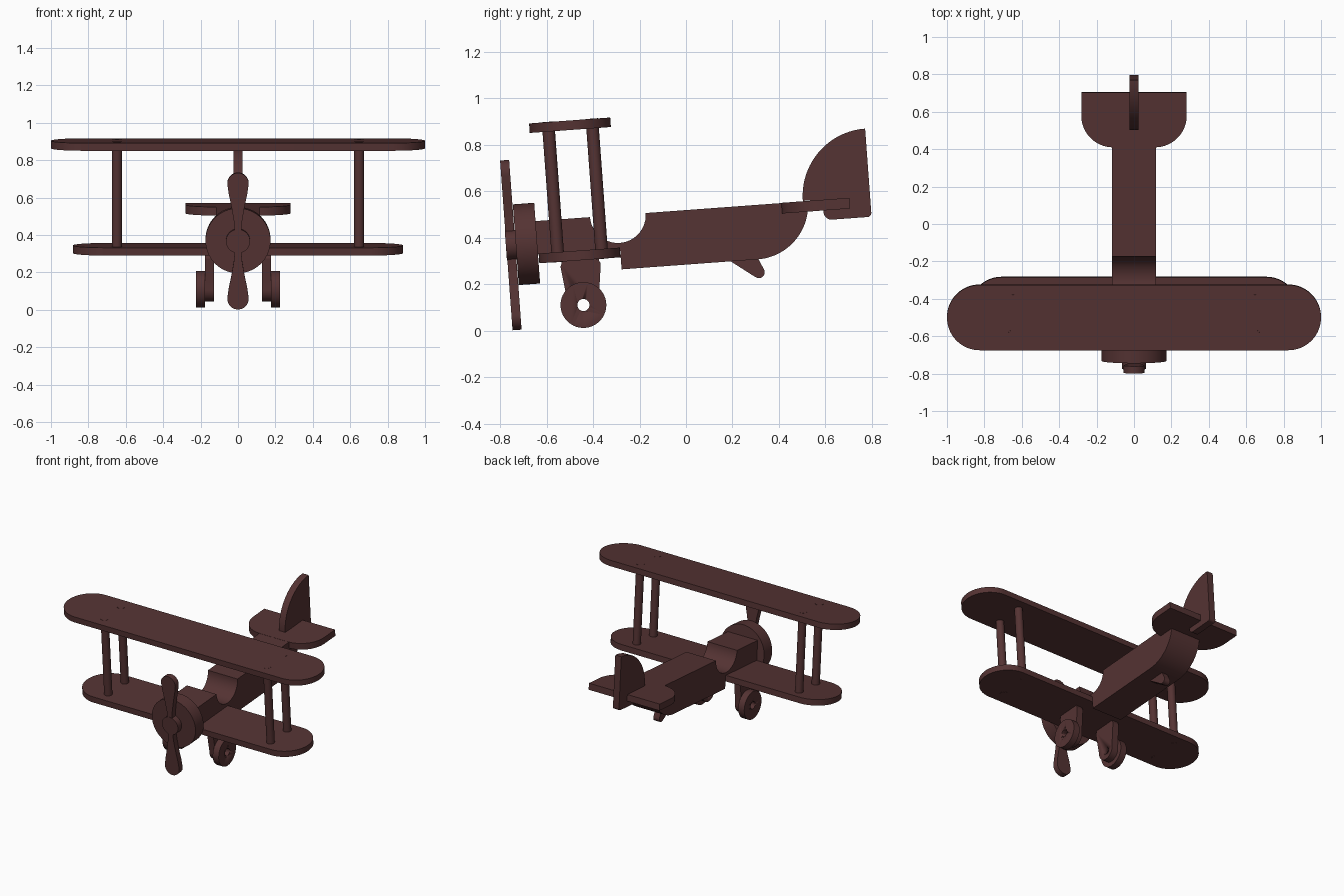
import bpy, bmesh
from math import sin, cos, radians
from mathutils import Matrix

if "Cube" in bpy.data.objects:
    bpy.data.objects.remove(bpy.data.objects["Cube"])

TILT = Matrix.Rotation(radians(4.2), 4, 'X')   # whole plane rests nose-down

wood = bpy.data.materials.new("dark_wood")
wood.diffuse_color = (0.09, 0.033, 0.033, 1)
wood.use_nodes = True
wood.node_tree.nodes["Principled BSDF"].inputs["Base Color"].default_value = wood.diffuse_color


def arc(cu, cv, r, a0, a1, n=16):
    return [(cu + r * cos(radians(a0 + (a1 - a0) * i / n)),
             cv + r * sin(radians(a0 + (a1 - a0) * i / n))) for i in range(n + 1)]


def circle(cu, cv, r, n=48):
    return arc(cu, cv, r, 0, 360, n)[:-1]


def plate(name, outline, axis, lo, hi):
    """Extrude a 2D outline along an axis from lo to hi."""
    place = {'x': lambda u, v, d: (d, u, v),
             'y': lambda u, v, d: (u, d, v),
             'z': lambda u, v, d: (u, v, d)}[axis]
    bm = bmesh.new()
    face = bm.faces.new([bm.verts.new(place(u, v, lo)) for u, v in outline])
    ext = bmesh.ops.extrude_face_region(bm, geom=[face], use_keep_orig=True)
    tops = [g for g in ext['geom'] if isinstance(g, bmesh.types.BMVert)]
    offset = [hi - lo if a == axis else 0 for a in 'xyz']
    bmesh.ops.translate(bm, verts=tops, vec=offset)
    bmesh.ops.recalc_face_normals(bm, faces=bm.faces)
    bm.transform(TILT)
    mesh = bpy.data.meshes.new(name)
    bm.to_mesh(mesh)
    bm.free()
    mesh.materials.append(wood)
    ob = bpy.data.objects.new(name, mesh)
    bpy.context.collection.objects.link(ob)
    bpy.ops.object.select_all(action='DESELECT')
    bpy.context.view_layer.objects.active = ob
    ob.select_set(True)
    bpy.ops.object.shade_smooth_by_angle(angle=radians(30))
    return ob


# Fuselage with round cockpit cut-out, wing step and curved tail
plate("fuselage",
      [(-.612, .376), (-.612, .517)] + arc(-.256, .517, .12, 180, 360, 24)
      + arc(.33, .517, .234, 0, -90, 24) + [(-.257, .283), (-.257, .376)],
      'x', -.118, .118)

# Wings with fully rounded ends
for name, half, z0, z1 in (("lower_wing", .882, .335, .377),
                           ("upper_wing", 1.0, .897, .938)):
    r, yc = .175, -.433
    plate(name, arc(half - r, yc, r, -90, 90, 32) + arc(r - half, yc, r, 90, 270, 32),
          'z', z0, z1)

# Wing struts, passing through both wings
for side in (-1, 1):
    for pos, y in (("front", -.526), ("rear", -.337)):
        plate(f"{pos}_strut", circle(side * .647, y, .027, 32), 'z', .334, .939)

# Round engine block and propeller
plate("engine", circle(0, .422, .174, 64), 'y', -.703, -.611)
blade = [(.018, .04), (.021, .10), (.029, .15), (.038, .20), (.049, .25)] \
    + arc(0, .309, .057, -12, 192, 24) \
    + [(-.049, .25), (-.038, .20), (-.029, .15), (-.021, .10), (-.018, .04)]
for s, name in ((1, "upper_blade"), (-1, "lower_blade")):
    plate(name, [(s * x, .422 + s * z) for x, z in blade], 'y', -.744, -.705)
plate("propeller_hub", circle(0, .422, .064, 40), 'y', -.746, -.702)

# Tailplane with rounded front corners
plate("tailplane",
      [(-.282, .742), (.282, .742)][::-1] + arc(-.112, .619, .17, 180, 270)
      + arc(.112, .619, .17, 270, 360), 'z', .472, .518)

# Tail fin: quarter disc with a lower tab behind the tailplane
plate("tail_fin",
      arc(.832, .52, .29, 90, 180, 32) + [(.627, .516)]
      + arc(.662, .465, .035, 180, 270, 8) + arc(.815, .447, .017, 270, 360, 6),
      'x', -.024, .024)

# Tail skid
plate("tail_skid",
      [(.20, .295), (.212, .284), (.314, .208)]
      + arc(.331, .227, .025, -125, 20, 10) + [(.329, .295)], 'x', -.024, .024)

# Landing gear: legs and wheels drilled with one axle hole
axle = (-.432, .142)
hole = plate("axle_hole_cutter", circle(*axle, .026, 32), 'x', -.4, .4)
hole.hide_render = True
hole.hide_viewport = False
hole.display_type = 'WIRE'
leg = [(-.352, .336)] + arc(-.365, .311, .02, 40, -10, 5) \
    + arc(*axle, .066, 5, -185, 24) + arc(-.498, .311, .02, 190, 140, 5) + [(-.511, .336)]
for s in (-1, 1):
    parts = (plate("gear_leg", leg, 'x', s * .128, s * .177),
             plate("wheel", circle(*axle, .0985), 'x', s * .176, s * .224))
    for ob in parts:
        mod = ob.modifiers.new("axle_hole", 'BOOLEAN')
        mod.operation = 'DIFFERENCE'
        mod.solver = 'EXACT'
        mod.object = hole
        # Apply so the cutter can be discarded
        bpy.context.view_layer.objects.active = ob
        bpy.ops.object.modifier_apply(modifier=mod.name)
bpy.data.objects.remove(hole)
